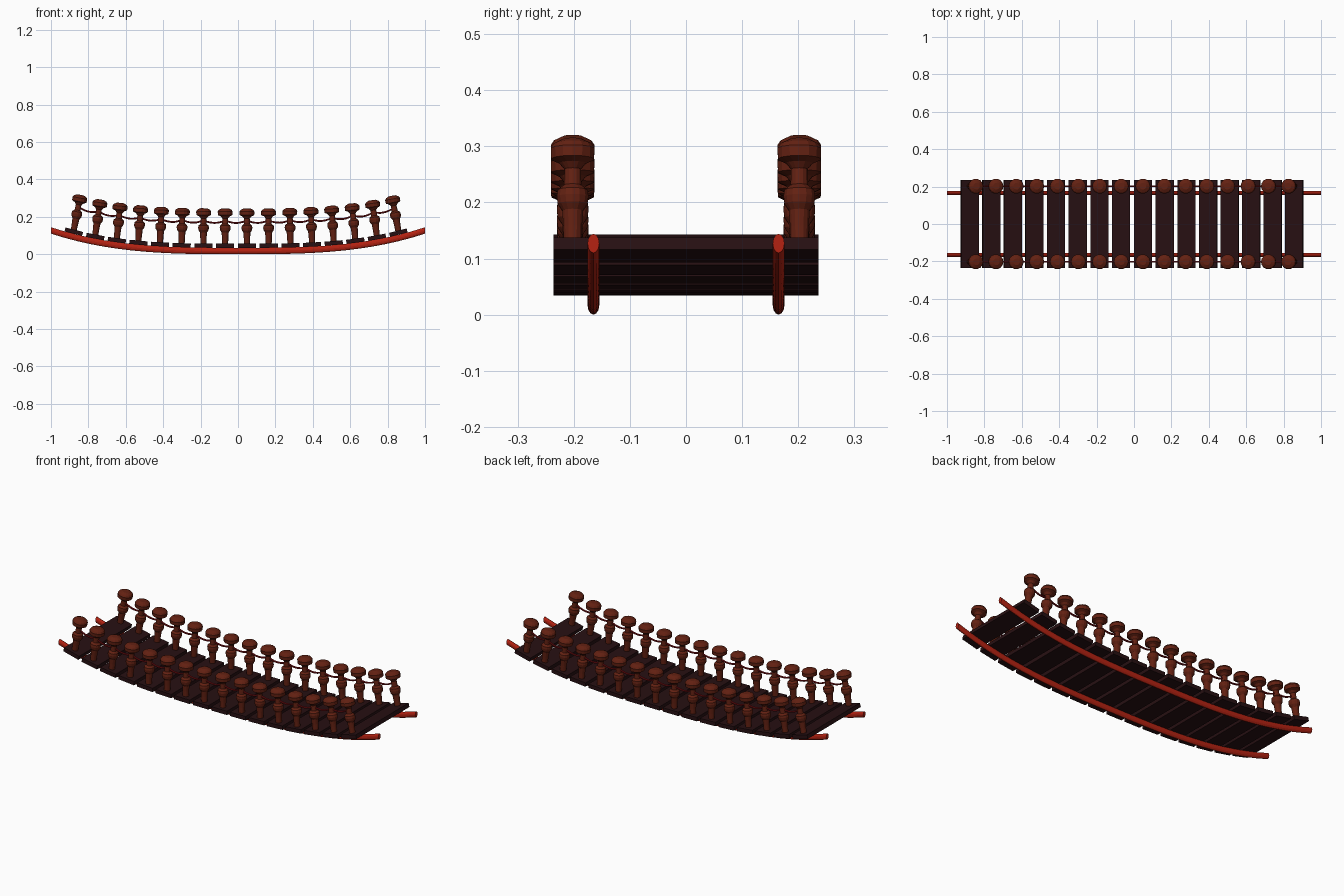
import bpy, bmesh, math
from mathutils import Matrix, Vector

if "Cube" in bpy.data.objects:
    bpy.data.objects.remove(bpy.data.objects["Cube"])


def material(name, rgb):
    m = bpy.data.materials.new(name)
    m.diffuse_color = (*rgb, 1)
    m.use_nodes = True
    m.node_tree.nodes["Principled BSDF"].inputs["Base Color"].default_value = m.diffuse_color
    return m


RED = material("red_rope", (0.46, 0.016, 0.006))
RAIL = material("dark_red_rope", (0.22, 0.006, 0.008))
WOOD = material("dark_wood", (0.02, 0.005, 0.006))
POST = material("brown_wood", (0.125, 0.015, 0.006))


def finish(name, bm, mat):
    bmesh.ops.recalc_face_normals(bm, faces=bm.faces)
    me = bpy.data.meshes.new(name)
    bm.to_mesh(me)
    bm.free()
    me.materials.append(mat)
    ob = bpy.data.objects.new(name, me)
    bpy.context.collection.objects.link(ob)
    return ob


def loft(bm, rings):
    for a, b in zip(rings, rings[1:]):
        n = len(a)
        for i in range(n):
            bm.faces.new((a[i], a[(i + 1) % n], b[(i + 1) % n], b[i]))
    bm.faces.new(rings[0])
    bm.faces.new(rings[-1])


def rope(name, points, ry, rz, sides, mat):
    """Sweep an upright ellipse along points running in x."""
    bm = bmesh.new()
    rings = []
    for p in points:
        rings.append([bm.verts.new((p[0], p[1] + ry * math.cos(t), p[2] + rz * math.sin(t)))
                      for t in (2 * math.pi * i / sides for i in range(sides))])
    loft(bm, rings)
    return finish(name, bm, mat)


# Hanging line of the bridge
def sag(x):
    return 0.017 + 0.11 * abs(x) ** 3


def slope(x):
    return math.atan(0.33 * x * abs(x))


COUNT = 16
XS = [-0.885 + 0.1166 * i for i in range(COUNT)]
DECK = 0.017 + 0.022   # rope centre to plank top

# Turned post profile: radius, height
PROFILE = [(0.016, -0.006), (0.017, 0.03), (0.019, 0.06), (0.027, 0.072), (0.029, 0.085),
           (0.027, 0.097), (0.016, 0.106), (0.015, 0.135), (0.024, 0.146),
           (0.039, 0.153), (0.040, 0.172), (0.034, 0.181), (0.018, 0.189)]


def frame(x, tilt):
    return Matrix.Translation((x, 0, sag(x))) @ Matrix.Rotation(-tilt, 4, 'Y')


# Planks
for i, x in enumerate(XS):
    bm = bmesh.new()
    bmesh.ops.create_cube(bm, size=1)
    bmesh.ops.scale(bm, vec=(0.097, 0.473, 0.022), verts=bm.verts)
    bmesh.ops.translate(bm, vec=(0, 0, DECK - 0.011), verts=bm.verts)
    bm.transform(frame(x, slope(x)))
    finish(f"plank_{i + 1}", bm, WOOD)

for side, word in ((-1, "front"), (1, "back")):
    # Main support rope
    rope(f"{word}_support_rope",
         [(x, side * 0.165, sag(x)) for x in (-1 + i / 14 for i in range(29))],
         0.0105, 0.017, 12, RED)

    # Posts
    hooks = []
    for i, x in enumerate(XS):
        mat = frame(x, slope(x) * 0.75)
        bm = bmesh.new()
        rings = [[bm.verts.new((r * math.cos(t), side * 0.202 + r * math.sin(t), DECK + h))
                  for t in (2 * math.pi * k / 14 for k in range(14))] for r, h in PROFILE]
        loft(bm, rings)
        bm.transform(mat)
        finish(f"{word}_post_{i + 1}", bm, POST)
        hooks.append(mat @ Vector((0, side * 0.202, DECK + 0.125)))

    # Hand rope hanging in small swags between the posts
    pts = []
    for a, b in zip(hooks, hooks[1:]):
        for k in range(6):
            t = k / 6
            pts.append(a.lerp(b, t) - Vector((0, 0, 0.014 * 4 * t * (1 - t))))
    pts.append(hooks[-1])
    rope(f"{word}_hand_rope", pts, 0.005, 0.005, 8, RAIL)
